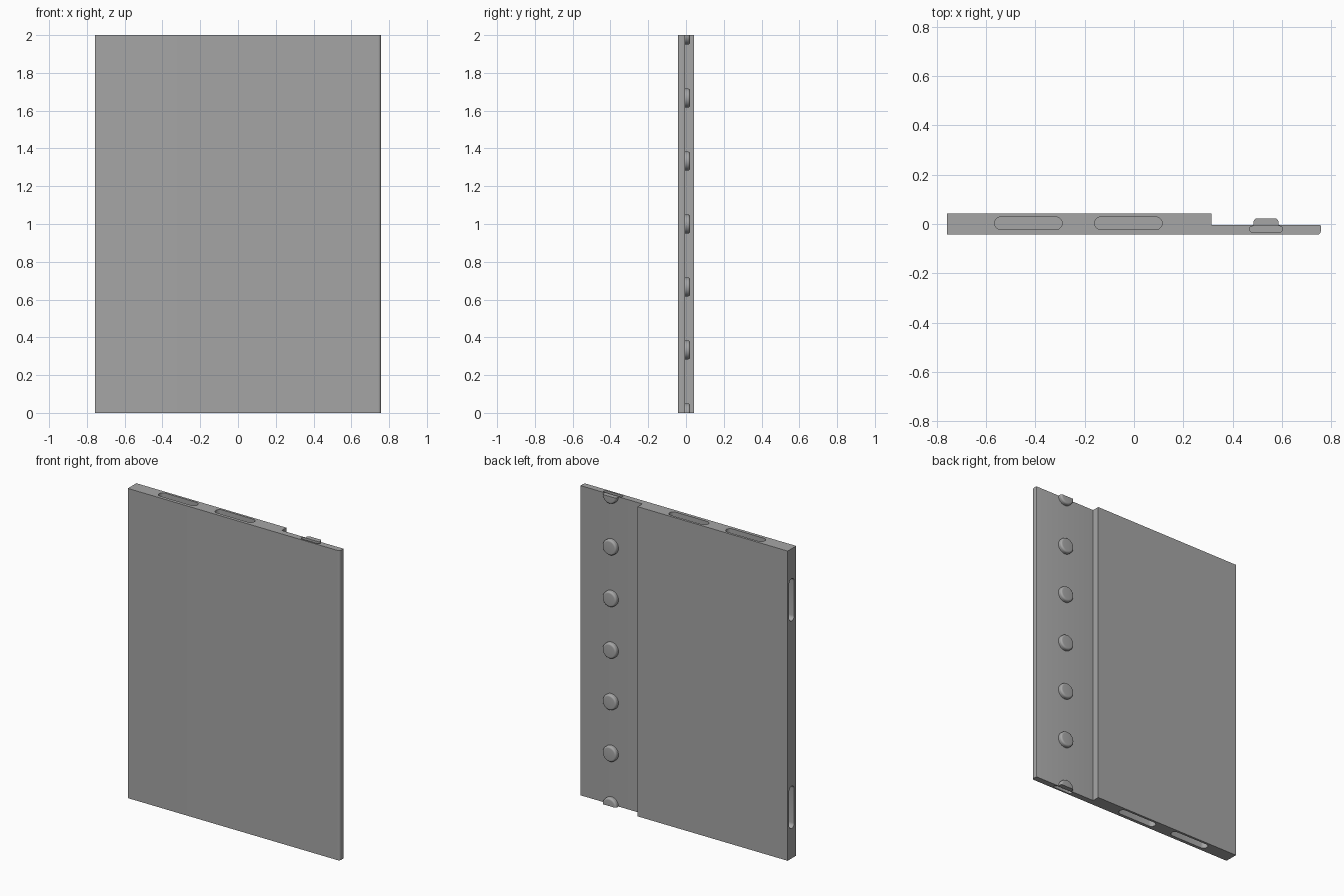
import bpy, bmesh, math
from mathutils import Matrix, Vector

cube = bpy.data.objects.get("Cube")
if cube:
    bpy.data.objects.remove(cube, do_unlink=True)

HALF_W, HEIGHT = 0.757, 2.0
FRONT, BACK, LEDGE = -0.0435, 0.0435, -0.004
STEP_X, STUD_X = 0.315, 0.535
DEPTH = 0.05

grey = bpy.data.materials.new("plain grey")
grey.use_nodes = True
GREY = (0.38, 0.38, 0.38, 1)
grey.diffuse_color = GREY
grey.node_tree.nodes["Principled BSDF"].inputs["Base Color"].default_value = GREY


def finish(name, bm):
    bmesh.ops.recalc_face_normals(bm, faces=bm.faces)
    mesh = bpy.data.meshes.new(name)
    bm.to_mesh(mesh)
    bm.free()
    mesh.materials.append(grey)
    obj = bpy.data.objects.new(name, mesh)
    bpy.context.collection.objects.link(obj)
    return obj


def prism(name, points, height, matrix=Matrix()):
    """Extrude a flat outline along its local z, then place it."""
    bm = bmesh.new()
    face = bm.faces.new([bm.verts.new((x, y, 0)) for x, y in points])
    side = bmesh.ops.extrude_face_region(bm, geom=[face])["geom"]
    moved = [v for v in side if isinstance(v, bmesh.types.BMVert)]
    bmesh.ops.translate(bm, vec=(0, 0, height), verts=moved)
    bm.transform(matrix)
    return finish(name, bm)


def arc(cx, cy, r, start, end, steps=8):
    return [(cx + r * math.cos(math.radians(start + (end - start) * i / steps)),
             cy + r * math.sin(math.radians(start + (end - start) * i / steps)))
            for i in range(steps + 1)]


def smooth(obj):
    bpy.ops.object.select_all(action="DESELECT")
    obj.select_set(True)
    bpy.context.view_layer.objects.active = obj
    bpy.ops.object.shade_smooth_by_angle(angle=math.radians(35))


# Stepped panel with a rounded front edge on the thin side
r = 0.015
outline = [(-HALF_W, FRONT)]
outline += arc(HALF_W - r, FRONT + r, r, -90, 0)
outline += arc(HALF_W - 0.004, LEDGE - 0.004, 0.004, 0, 90, 3)
outline += [(STEP_X, LEDGE), (STEP_X, BACK), (-HALF_W, BACK)]
panel = prism("stepped_panel", outline, HEIGHT)


# Rounded slots sunk into the edges
def slot(centre, length, width, turn):
    rad = width / 2
    run = length / 2 - rad
    shape = arc(run, 0, rad, -90, 90, 10) + arc(-run, 0, rad, 90, 270, 10)
    place = Matrix.Translation(centre) @ turn @ Matrix.Translation((0, 0, -DEPTH))
    return prism("slot_cutter", shape, DEPTH * 2, place)


cutters = []
for z in (0, HEIGHT):
    for x in (-0.428, -0.023):
        cutters.append(slot((x, 0.003, z), 0.274, 0.051, Matrix()))
    cutters.append(slot((STUD_X, -0.021, z), 0.134, 0.024, Matrix()))
side_turn = Matrix.Rotation(math.radians(90), 4, "Y")
for z in (0.33, HEIGHT - 0.33):
    cutters.append(slot((-HALF_W, 0.003, z), 0.274, 0.051, side_turn))

bpy.context.view_layer.objects.active = panel
for cutter in cutters:
    mod = panel.modifiers.new("slot", "BOOLEAN")
    mod.operation, mod.solver, mod.object = "DIFFERENCE", "EXACT", cutter
    bpy.ops.object.modifier_apply(modifier=mod.name)
    bpy.data.objects.remove(cutter, do_unlink=True)
smooth(panel)


# Round studs along the ledge, the end ones cut flush with the panel
def stud(index, z):
    rad, top, soft = 0.05, 0.022, 0.012
    profile = [(rad, LEDGE - 0.002)] + arc(rad - soft, top - soft, soft, 0, 90, 6) + [(0, top)]
    bm = bmesh.new()
    verts = [bm.verts.new((x, y, 0)) for x, y in profile]
    edges = [bm.edges.new(pair) for pair in zip(verts, verts[1:])]
    bmesh.ops.spin(bm, geom=verts + edges, cent=(0, 0, 0), axis=(0, 1, 0),
                   angle=math.tau, steps=40, use_merge=True)
    bmesh.ops.remove_doubles(bm, verts=bm.verts, dist=0.0001)
    bmesh.ops.holes_fill(bm, edges=[e for e in bm.edges if e.is_boundary], sides=0)
    bm.transform(Matrix.Translation((STUD_X, 0, z)))
    for limit, normal in ((0, -1), (HEIGHT, 1)):
        cut = bmesh.ops.bisect_plane(bm, geom=bm.verts[:] + bm.edges[:] + bm.faces[:],
                                     plane_co=(0, 0, limit), plane_no=Vector((0, 0, normal)),
                                     clear_outer=True)["geom_cut"]
        rim = [e for e in cut if isinstance(e, bmesh.types.BMEdge) and e.is_boundary]
        if rim:
            bmesh.ops.holes_fill(bm, edges=rim, sides=0)
    smooth(finish(f"stud_{index}", bm))


for i in range(7):
    stud(i + 1, HEIGHT * i / 6)
